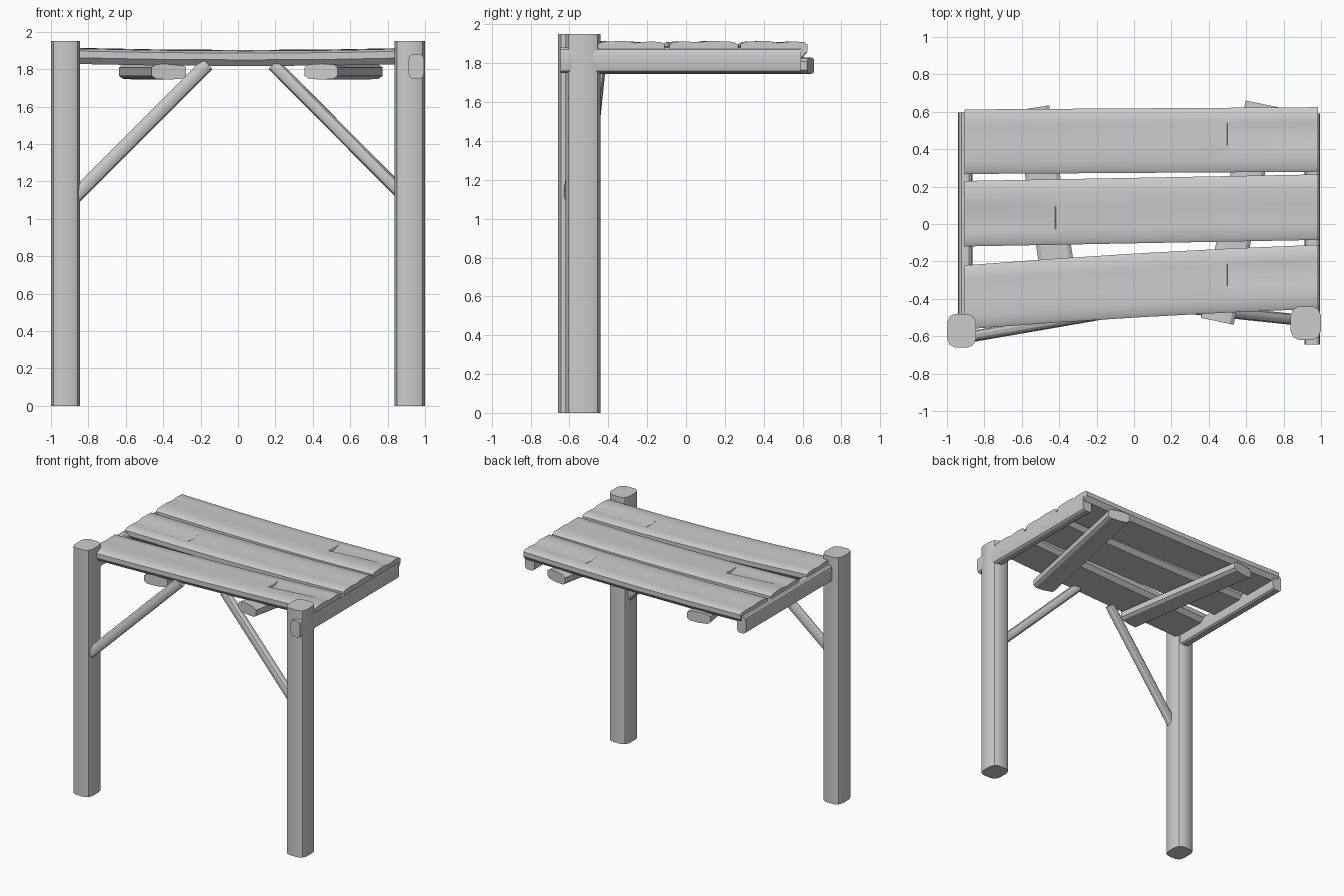
import bpy
import bmesh
import math
from mathutils import Vector

cube = bpy.data.objects.get("Cube")
if cube:
    bpy.data.objects.remove(cube)

wood = bpy.data.materials.new("weathered grey wood")
wood.use_nodes = True
GREY = (0.6, 0.6, 0.6, 1)
wood.diffuse_color = GREY
wood.node_tree.nodes["Principled BSDF"].inputs["Base Color"].default_value = GREY


def loft(name, rings):
    """Skin a list of closed rings and cap both ends."""
    bm = bmesh.new()
    loops = [[bm.verts.new(p) for p in ring] for ring in rings]
    n = len(loops[0])
    for a, b in zip(loops, loops[1:]):
        for i in range(n):
            j = (i + 1) % n
            bm.faces.new((a[i], a[j], b[j], b[i]))
    bm.faces.new(loops[0])
    bm.faces.new(loops[-1])
    bmesh.ops.recalc_face_normals(bm, faces=bm.faces)
    mesh = bpy.data.meshes.new(name)
    bm.to_mesh(mesh)
    bm.free()
    mesh.materials.append(wood)
    obj = bpy.data.objects.new(name, mesh)
    bpy.context.collection.objects.link(obj)
    bpy.ops.object.select_all(action="DESELECT")
    obj.select_set(True)
    bpy.context.view_layer.objects.active = obj
    bpy.ops.object.shade_smooth_by_angle(angle=math.radians(32))
    return obj


def timber(name, start, end, width, depth, sides=12, square=0.6, up=(0, 0, 1)):
    """Rounded timber between two points; lower square gives a boxier section."""
    start, end = Vector(start), Vector(end)
    along = (end - start).normalized()
    across = along.cross(Vector(up)).normalized()
    normal = across.cross(along)
    section = []
    for i in range(sides):
        t = math.tau * (i + 0.5) / sides
        c, s = math.cos(t), math.sin(t)
        section.append((math.copysign(abs(c) ** square, c),
                        math.copysign(abs(s) ** square, s)))
    mx = max(c for c, s in section)
    my = max(s for c, s in section)
    rings = [[p + across * (c / mx * width / 2) + normal * (s / my * depth / 2)
              for c, s in section] for p in (start, end)]
    return loft(name, rings)


def plank(name, y_left, y_right, width, bow=0.0, flip=False):
    """Roof board with chamfered edges, lifted ends and a short split."""
    half = width / 2
    x0, x1 = -0.905, 0.985
    # cross-section: (offset, height), the two split points come first
    section = [(-0.03, 1.903), (0.02, 1.896), (0.09, 1.9), (half - 0.02, 1.898),
               (half, 1.886), (half, 1.85), (half - 0.03, 1.817),
               (0.03 - half, 1.817), (-half, 1.85), (-half, 1.886),
               (0.02 - half, 1.898), (-0.1, 1.901)]
    stations = [(0, 0), (0.25, 0), (0.5, 0), (0.742, 0), (0.744, 0.018), (1, 0.003)]
    rings = []
    for u, drop in stations:
        x = x0 + (x1 - x0) * u
        lift = 0.012 * (2 * u - 1) ** 2
        ring = []
        for i, (v, z) in enumerate(section):
            px, pv = x, v
            if flip:
                px, pv = x0 + x1 - x, -v
            w = (px - x0) / (x1 - x0)
            y = y_left + (y_right - y_left) * w + bow * 4 * w * (1 - w) + pv
            ring.append((px, y, z + lift - (drop if i == 1 else 0)))
        rings.append(ring)
    return loft(name, rings)


# Upright posts
timber("left_post", (-0.922, -0.57, 0), (-0.922, -0.57, 1.95), 0.155, 0.18, up=(0, 1, 0))
timber("right_post", (0.918, -0.53, 0), (0.918, -0.53, 1.95), 0.163, 0.18, up=(0, 1, 0))

# Side beams carrying the roof
timber("left_beam", (-0.902, -0.6, 1.815), (-0.902, 0.597, 1.815), 0.078, 0.13, square=0.5)
timber("right_beam", (0.953, -0.645, 1.815), (0.953, 0.592, 1.815), 0.084, 0.13, square=0.5)

# Slanted battens under the boards
timber("left_batten", (-0.37, -0.5, 1.787), (-0.545, 0.62, 1.787), 0.185, 0.085,
       sides=10, square=0.55)
timber("right_batten", (0.445, -0.52, 1.787), (0.685, 0.642, 1.787), 0.18, 0.085,
       sides=10, square=0.55)

# Diagonal braces
timber("left_brace", (-0.9, -0.607, 1.09), (-0.165, -0.48, 1.825), 0.06, 0.075, square=0.85)
timber("right_brace", (0.9, -0.515, 1.11), (0.19, -0.44, 1.825), 0.06, 0.07, square=0.85)

# Roof boards
plank("back_board", 0.44, 0.452, 0.345)
plank("middle_board", 0.055, 0.09, 0.35, flip=True)
plank("front_board", -0.392, -0.282, 0.342, bow=0.01)
